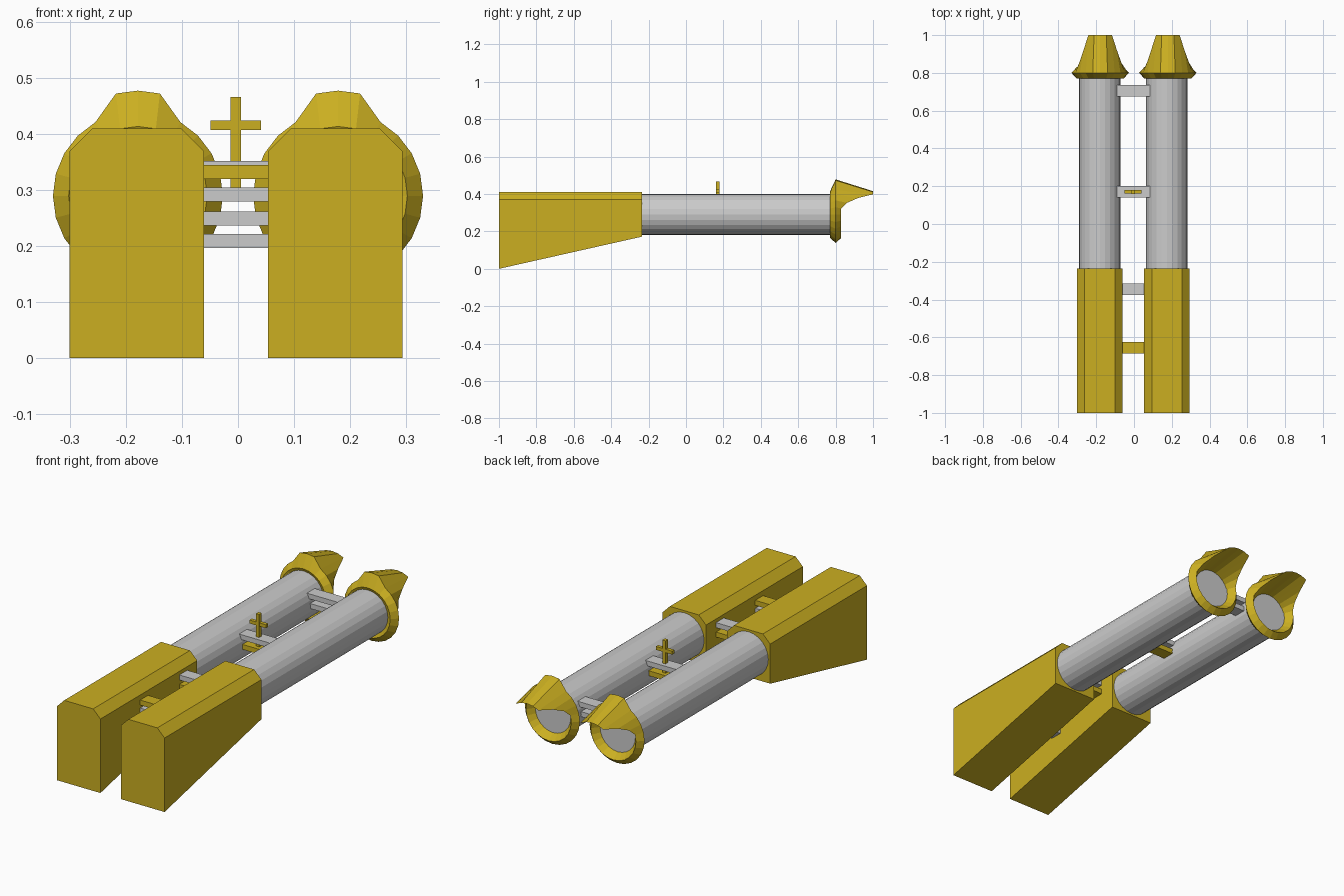
import bpy, bmesh
from math import sin, cos, radians, pi

if "Cube" in bpy.data.objects:
    bpy.data.objects.remove(bpy.data.objects["Cube"])

gold = bpy.data.materials.new("gold")
gold.diffuse_color = (0.60, 0.43, 0.015, 1)
gold.use_nodes = True
gold.node_tree.nodes["Principled BSDF"].inputs["Base Color"].default_value = gold.diffuse_color


def make(name, verts, faces, mat=None):
    me = bpy.data.meshes.new(name)
    me.from_pydata(verts, [], faces)
    bm = bmesh.new()
    bm.from_mesh(me)
    bmesh.ops.recalc_face_normals(bm, faces=bm.faces)
    bm.to_mesh(me)
    bm.free()
    ob = bpy.data.objects.new(name, me)
    bpy.context.collection.objects.link(ob)
    if mat:
        me.materials.append(mat)
    return ob


def loft(name, rings, mat=None, closed=False):
    """Skin a list of equal rings; cap the ends or join last to first."""
    n, m = len(rings[0]), len(rings)
    verts = [v for r in rings for v in r]
    faces = [(a * n + i, a * n + (i + 1) % n,
              (a + 1) % m * n + (i + 1) % n, (a + 1) % m * n + i)
             for a in range(m if closed else m - 1) for i in range(n)]
    if not closed:
        faces += [tuple(range(n)), tuple(range((m - 1) * n, m * n))]
    return make(name, verts, faces, mat)


def box(name, x0, x1, y0, y1, z0, z1, mat=None):
    return loft(name, [[(x0, y, z0), (x1, y, z0), (x1, y, z1), (x0, y, z1)]
                       for y in (y0, y1)], mat)


SIDES, AXIS_Z = 24, 0.29


def circle(x, y, r):
    return [(x + r * cos(2 * pi * i / SIDES), y, AXIS_Z + r * sin(2 * pi * i / SIDES))
            for i in range(SIDES)]


def stock_section(x, y, bottom):
    return [(x - 0.12, y, bottom), (x + 0.12, y, bottom), (x + 0.12, y, 0.37),
            (x + 0.08, y, 0.41), (x - 0.08, y, 0.41), (x - 0.12, y, 0.37)]


# forward reach of the muzzle lip by angle away from the top
LIP = {0: 1.0, 15: 1.0, 30: 1.0, 45: 0.92, 60: 0.86}

for side, x, mx in (("left", -0.181, -0.179), ("right", 0.174, 0.179)):
    # tapered stock and barrel
    loft("stock_" + side, [stock_section(x, -1.0, 0.0),
                           stock_section(x, -0.235, 0.172)], gold)
    loft("barrel_" + side, [circle(x, -0.25, 0.11), circle(x, 0.795, 0.11)])

    # flared muzzle with raised crest and pointed upper lip
    back, mid = circle(mx, 0.77, 0.124), circle(mx, 0.80, 0.152)
    front, inner = circle(mx, 0.83, 0.125), circle(mx, 0.785, 0.09)
    for i in range(SIDES):
        off = abs(i * 15 - 90)
        if off <= 15:
            mid[i] = (mid[i][0], 0.80, mid[i][2] + 0.036)
        front[i] = (front[i][0], LIP.get(off, 0.83), front[i][2])
    loft("muzzle_" + side, [back, mid, front, inner], gold, closed=True)

# stacked cross bars between the two barrels
for k, y in enumerate((-0.655, -0.345, 0.17, 0.705)):
    half = 0.10 if y > 0 else 0.075
    first = k == 0
    tops = (0.345, 0.305, 0.262, 0.222) if first else (0.352, 0.305)
    for j, z in enumerate(tops):
        is_gold = (j == 0) if first else (j == 1 and k < 3)
        box(f"cross_bar_{k}_{j}", -0.004 - half, -0.004 + half,
            y - 0.031, y + 0.031, z - 0.025, z, gold if is_gold else None)

# cross-shaped sight
box("sight_post", -0.013, 0.005, 0.16, 0.18, 0.30, 0.467, gold)
box("sight_arm", -0.049, 0.041, 0.161, 0.179, 0.408, 0.425, gold)
